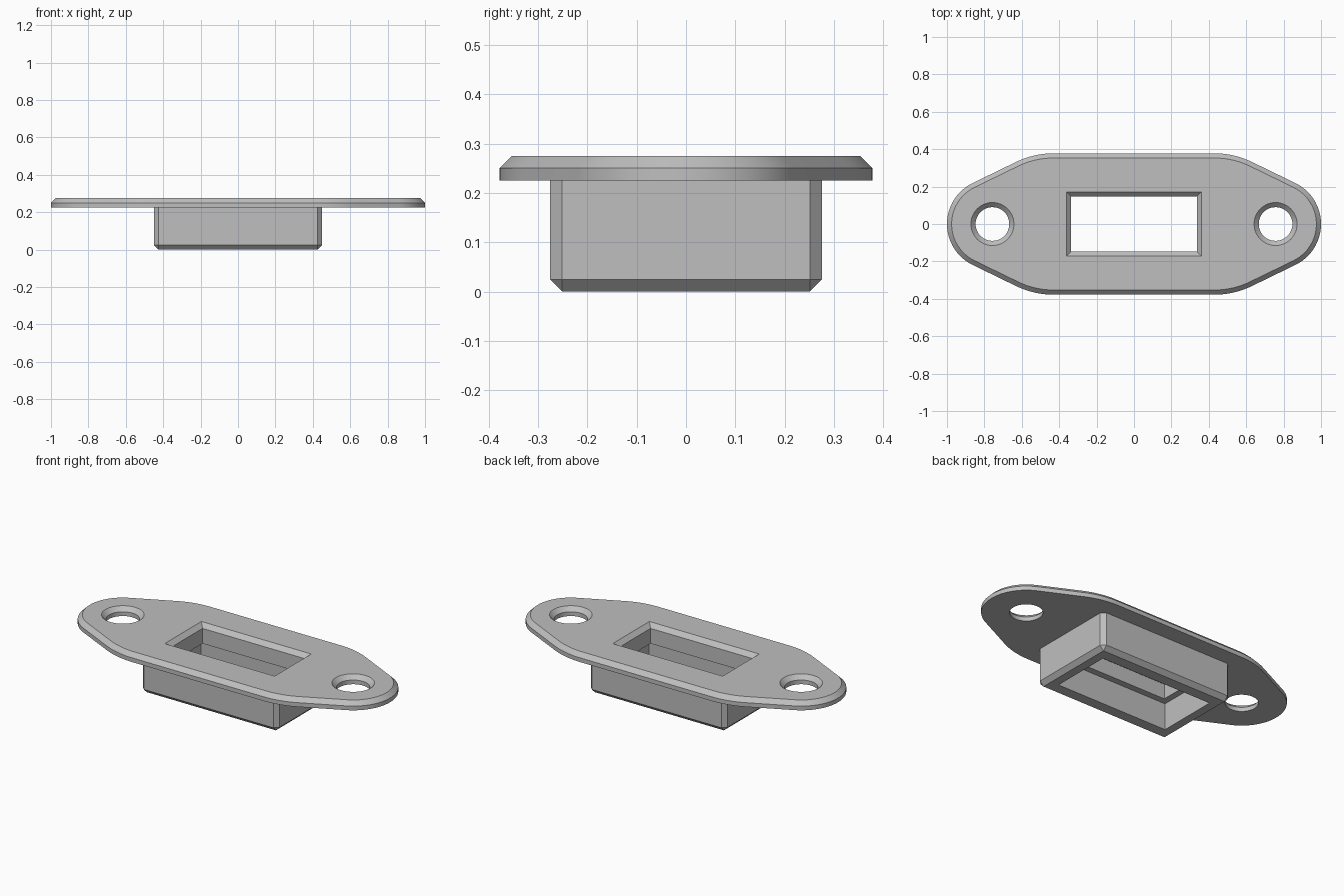
import bpy
import bmesh
from math import cos, sin, radians

cube = bpy.data.objects.get("Cube")
if cube:
    bpy.data.objects.remove(cube, do_unlink=True)

# Shared material
grey = bpy.data.materials.new("plain_grey")
grey.use_nodes = True
colour = (0.52, 0.52, 0.52, 1)
grey.diffuse_color = colour
grey.node_tree.nodes["Principled BSDF"].inputs["Base Color"].default_value = colour

# Main sizes
TOP, EDGE, UNDER, LEDGE = 0.275, 0.25, 0.225, 0.16
BEVEL = 0.025
HOLE_X, HOLE_R = 0.757, 0.09
BOX = (0.45, 0.276)
CAVITY = (0.374, 0.186)
OPENING = (0.336, 0.147)


def arc(cx, cy, r, start, end, steps):
    angles = [radians(start + (end - start) * i / steps) for i in range(steps + 1)]
    return [(cx + r * cos(a), cy + r * sin(a)) for a in angles]


def plate_outline(inset=0):
    # Rounded tip, straight flank, wide shoulder, then mirrored round
    quarter = arc(HOLE_X, 0, 0.243 - inset, 0, 64, 16)
    quarter += arc(0.43, -0.08, 0.458 - inset, 64, 90, 8)
    half = quarter + [(-x, y) for x, y in reversed(quarter)]
    return half[:-1] + [(-x, -y) for x, y in half[:-1]]


def circle(cx, r):
    return arc(cx, 0, r, 0, 360, 48)[:-1]


def rectangle(size, grow=0):
    x, y = size[0] + grow, size[1] + grow
    return [(x, y), (-x, y), (-x, -y), (x, -y)]


def clipped_rectangle(size, cut_x, cut_y):
    # Eight points; with both cuts at zero the corners are doubled
    x, y = size
    half = [(x, y - cut_y), (x - cut_x, y), (cut_x - x, y), (-x, y - cut_y)]
    return half + [(-px, -py) for px, py in half]


def walls(bm, *levels):
    """Stack outlines given as (points, z); return their vertex loops."""
    loops = [[bm.verts.new((x, y, z)) for x, y in pts] for pts, z in levels]
    for low, high in zip(loops, loops[1:]):
        for i in range(len(low)):
            j = (i + 1) % len(low)
            bm.faces.new((low[i], low[j], high[j], high[i]))
    return loops


def cap(bm, *loops):
    """Fill the flat area between an outer loop and its holes."""
    edges = []
    for loop in loops:
        for a, b in zip(loop, loop[1:] + loop[:1]):
            edges.append(bm.edges.get((a, b)) or bm.edges.new((a, b)))
    bmesh.ops.triangle_fill(bm, use_beauty=True, edges=edges, normal=(0, 0, 1))


def finish(bm, name):
    bmesh.ops.remove_doubles(bm, verts=bm.verts, dist=0.0001)
    bmesh.ops.recalc_face_normals(bm, faces=bm.faces)
    mesh = bpy.data.meshes.new(name)
    bm.to_mesh(mesh)
    bm.free()
    mesh.materials.append(grey)
    obj = bpy.data.objects.new(name, mesh)
    bpy.context.collection.objects.link(obj)
    bpy.ops.object.select_all(action="DESELECT")
    obj.select_set(True)
    bpy.context.view_layer.objects.active = obj
    bpy.ops.object.shade_smooth_by_angle(angle=radians(30))


# Mounting plate with bevelled rim and two countersunk screw holes
bm = bmesh.new()
rim = walls(bm, (plate_outline(), UNDER), (plate_outline(), EDGE),
            (plate_outline(BEVEL), TOP))
holes = [walls(bm, (circle(x, HOLE_R), UNDER), (circle(x, HOLE_R), EDGE),
               (circle(x, HOLE_R + BEVEL), TOP)) for x in (-HOLE_X, HOLE_X)]
box_seat, = walls(bm, (clipped_rectangle(BOX, BEVEL, BEVEL), UNDER))
window, = walls(bm, (rectangle(OPENING, BEVEL), TOP))
cap(bm, rim[0], box_seat, *[h[0] for h in holes])
cap(bm, rim[-1], window, *[h[-1] for h in holes])
finish(bm, "mounting_plate")

# Socket box below the plate: bevelled outside, stepped cavity inside
bm = bmesh.new()
base = (BOX[0] - BEVEL, BOX[1] - BEVEL)
body = clipped_rectangle(BOX, BEVEL, BEVEL)
outside = walls(bm, (clipped_rectangle(base, 0, 0), 0), (body, BEVEL), (body, UNDER))
cavity = walls(bm, (rectangle(CAVITY), 0), (rectangle(CAVITY), LEDGE))
opening = walls(bm, (rectangle(OPENING), LEDGE), (rectangle(OPENING), EDGE),
                (rectangle(OPENING, BEVEL), TOP))
bmesh.ops.remove_doubles(bm, verts=outside[0], dist=0.0001)
base_loop = [v for v in outside[0] if v.is_valid]
cap(bm, base_loop, cavity[0])
cap(bm, cavity[1], opening[0])
finish(bm, "socket_box")
